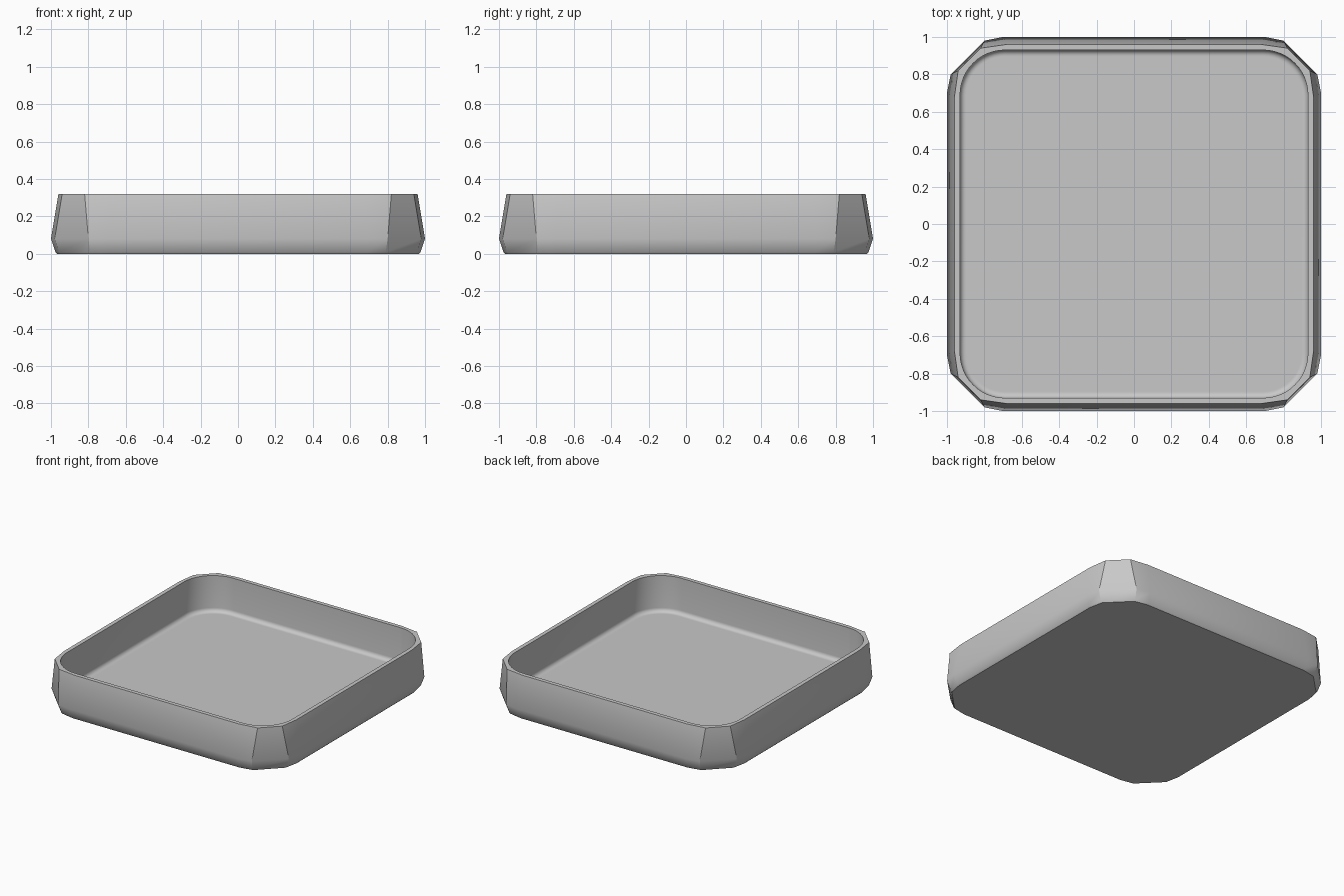
import bpy
import bmesh
from math import pi, sin, cos, radians

if "Cube" in bpy.data.objects:
    bpy.data.objects.remove(bpy.data.objects["Cube"], do_unlink=True)

grey = bpy.data.materials.new("light grey")
grey.use_nodes = True
colour = (0.58, 0.58, 0.58, 1)
grey.diffuse_color = colour
grey.node_tree.nodes["Principled BSDF"].inputs["Base Color"].default_value = colour

bm = bmesh.new()


def ring(corner, z):
    """Repeat one corner's points around the four corners at height z."""
    verts = []
    for _ in range(4):
        verts += [bm.verts.new((x, y, z)) for x, y in corner]
        corner = [(-y, x) for x, y in corner]
    return verts


def skin(rings):
    """Join successive rings of equal length with quads."""
    for a, b in zip(rings, rings[1:]):
        n = len(a)
        for i in range(n):
            j = (i + 1) % n
            bm.faces.new((a[i], a[j], b[j], b[i]))


def cut_corner(half, start, cut):
    """Softened corner with a broad diagonal facet."""
    side = half - 0.02
    return [(half, start), (side, cut), (cut, side), (start, half)]


def round_corner(half, radius, steps=12):
    c = half - radius
    angles = [i * pi / 2 / steps for i in range(steps + 1)]
    return [(c + radius * cos(t), c + radius * sin(t)) for t in angles]


# Outer shell: small foot bevel, widest low down, tapering to the rim
outer = [ring(cut_corner(half, start, cut), z) for z, half, start, cut in (
    (0, 0.967, 0.69, 0.79),
    (0.01, 0.976, 0.69, 0.79),
    (0.08, 1.0, 0.7, 0.8),
    (0.32, 0.96, 0.68, 0.82))]
skin(outer)
bm.faces.new(outer[0])

# Inner wall, rounded floor edge and flat floor
floor_z, fillet, half, radius = 0.05, 0.03, 0.93, 0.24
inner = [ring(round_corner(half, radius), 0.32)]
for i in range(7):
    t = i * pi / 12
    inset = fillet * (1 - cos(t))
    z = floor_z + fillet * (1 - sin(t))
    inner.append(ring(round_corner(half - inset, radius - inset), z))
inset = fillet + 0.005
inner.append(ring(round_corner(half - inset, radius - inset), floor_z))
skin(inner)
bm.faces.new(inner[-1])

# Flat rim between the faceted outside and the rounded inside
bm.edges.ensure_lookup_table()
rim_edges = [e for e in bm.edges if e.is_boundary]
bmesh.ops.triangle_fill(bm, edges=rim_edges, use_beauty=True, normal=(0, 0, 1))
bmesh.ops.recalc_face_normals(bm, faces=bm.faces[:])

mesh = bpy.data.meshes.new("tray")
bm.to_mesh(mesh)
bm.free()
mesh.materials.append(grey)
tray = bpy.data.objects.new("tray", mesh)
bpy.context.collection.objects.link(tray)

bpy.ops.object.select_all(action="DESELECT")
tray.select_set(True)
bpy.context.view_layer.objects.active = tray
bpy.ops.object.shade_smooth_by_angle(angle=radians(30))
